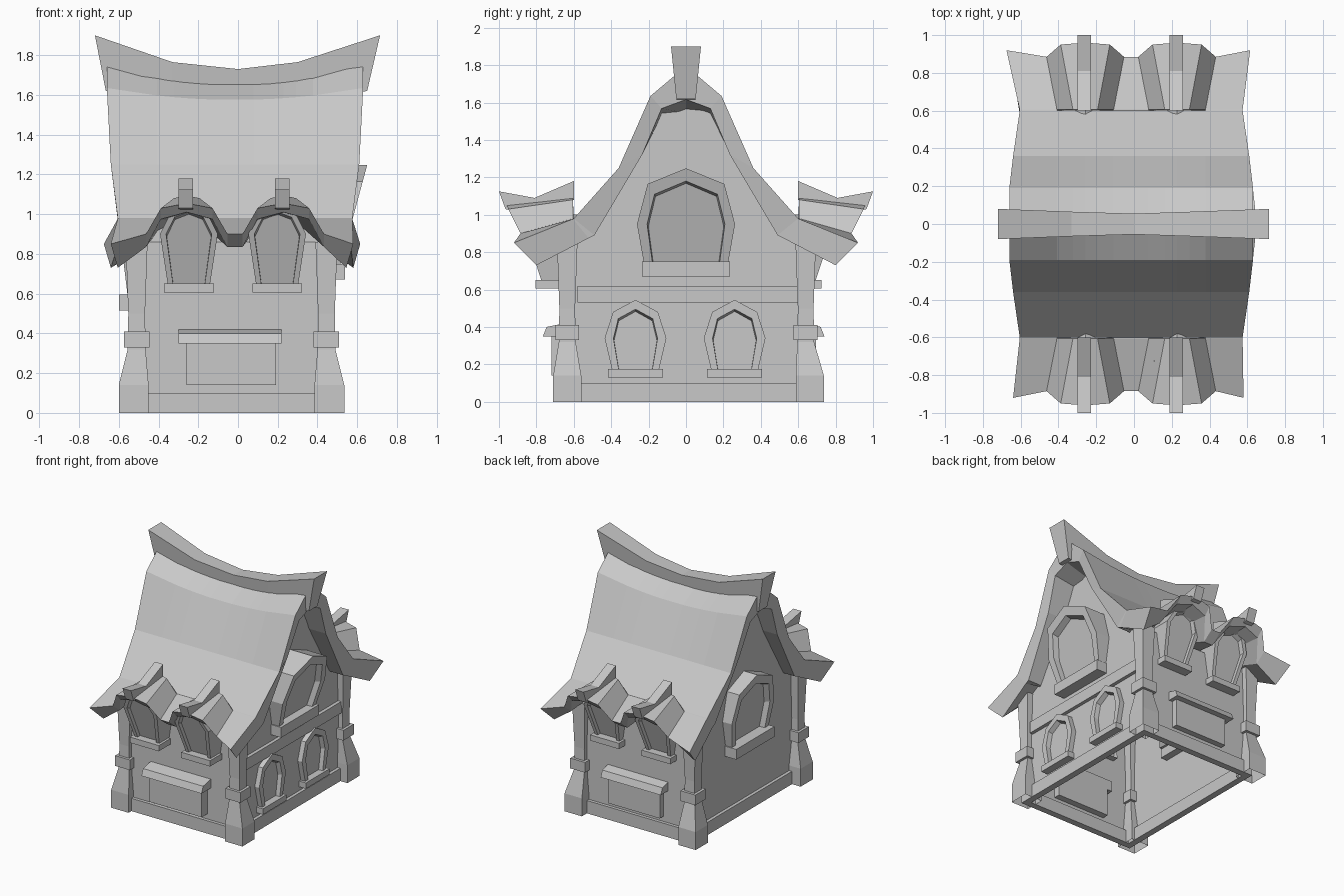
import bpy, bmesh, math

cube = bpy.data.objects.get("Cube")
if cube:
    bpy.data.objects.remove(cube, do_unlink=True)

stone = bpy.data.materials.new("plain_grey")
stone.use_nodes = True
GREY = (0.58, 0.58, 0.58, 1)
stone.diffuse_color = GREY
stone.node_tree.nodes["Principled BSDF"].inputs["Base Color"].default_value = GREY


def build(name, verts, faces):
    mesh = bpy.data.meshes.new(name)
    mesh.from_pydata(verts, [], faces)
    bm = bmesh.new()
    bm.from_mesh(mesh)
    bmesh.ops.recalc_face_normals(bm, faces=bm.faces)
    bm.to_mesh(mesh)
    bm.free()
    mesh.materials.append(stone)
    ob = bpy.data.objects.new(name, mesh)
    bpy.context.collection.objects.link(ob)
    return ob


def loft(name, rings, cap_start=True, cap_end=True):
    """Skin a list of equal-length closed rings."""
    n = len(rings[0])
    verts = [p for r in rings for p in r]
    faces = [(k * n + i, k * n + (i + 1) % n, (k + 1) * n + (i + 1) % n, (k + 1) * n + i)
             for k in range(len(rings) - 1) for i in range(n)]
    if cap_start:
        faces.append(tuple(range(n)))
    if cap_end:
        faces.append(tuple(range(len(verts) - n, len(verts))))
    return build(name, verts, faces)


def square(cx, cy, hx, hy, z):
    return [(cx - hx, cy - hy, z), (cx + hx, cy - hy, z), (cx + hx, cy + hy, z), (cx - hx, cy + hy, z)]


def box(name, x0, x1, y0, y1, z0, z1):
    cx, cy, hx, hy = (x0 + x1) / 2, (y0 + y1) / 2, (x1 - x0) / 2, (y1 - y0) / 2
    return loft(name, [square(cx, cy, hx, hy, z0), square(cx, cy, hx, hy, z1)])


CX = -0.025           # house centre line
WX, WY = 0.475, 0.65  # wall half sizes

# Walls with upright gables, open underneath
half = [(WY, 0), (WY, 0.65), (WY, 0.86), (0.48, 0.98), (0.27, 1.32), (0.15, 1.58)]
outline = half + [(0, 1.6)] + [(-y, z) for y, z in reversed(half)]
walls = loft("walls", [[(CX + s * WX, y, z) for y, z in outline] for s in (-1, 1)])
bm = bmesh.new()
bm.from_mesh(walls.data)
floor = [f for f in bm.faces if all(v.co.z < 0.01 for v in f.verts)]
bmesh.ops.delete(bm, geom=floor, context="FACES")
bm.to_mesh(walls.data)
bm.free()

# Plinth round the base and trim on one gable
plinth = [square(CX, 0, WX + d, WY + d, z)
          for d, z in ((-0.025, 0), (0.025, 0), (0.025, 0.1), (-0.025, 0.1), (-0.025, 0))]
loft("plinth", plinth, False, False)
box("gable_trim", 0.42, 0.477, -0.58, 0.595, 0.53, 0.62)

# Corner posts with flared feet and bands, shafts set slightly inwards
for px in (-0.525, 0.46):
    for py in (-0.635, 0.662):
        ix, iy = px - math.copysign(0.015, px), py - (0.022 if py > 0 else 0)
        feet = [square(px, py, 0.075, 0.075, z) for z in (0, 0.14)]
        shaft = [square(ix, iy, h, h, z) for h, z in ((0.045, 0.32), (0.042, 0.5), (0.055, 0.86))]
        loft("corner_post", feet + shaft, False)
        box("post_band", ix - 0.064, ix + 0.064, iy - 0.064, iy + 0.064, 0.33, 0.41)


# Windows: ring frame, recessed pane and sill; depth grows with height by slope
def window(name, axis, side, centre, depth, slope, outer, inner, sill, back=0.06, recess=0.035):
    v0 = outer[0][1]

    def mirror(points):
        return points + [(-u, v) for u, v in reversed(points) if u]

    def place(u, v, d):
        d = side * (d + slope * (v - v0))
        return (d, centre + u, v) if axis == "x" else (centre + u, d, v)

    out, inn = mirror(outer), mirror(inner)
    rings = [[place(u, v, depth - back) for u, v in out], [place(u, v, depth) for u, v in out],
             [place(u, v, depth) for u, v in inn],
             [place(u * 0.97, v - 0.012, depth - recess) for u, v in inn]]
    loft(name, rings, False, True)
    w, low, high, reach = sill
    corners = [(-w, low), (w, low), (w, high), (-w, high)]
    slope = 0
    loft(name + "_sill", [[place(u, v, depth + d) for u, v in corners] for d in (-0.11, reach)])


small_out = [(0.125, 0.17), (0.165, 0.34), (0.12, 0.48), (0, 0.545)]
small_in = [(0.09, 0.175), (0.118, 0.34), (0.092, 0.445), (0, 0.495)]
for cy in (-0.27, 0.26):
    window("small_window", "x", 1, cy, 0.488, 0, small_out, small_in, (0.147, 0.13, 0.175, 0.02))

big_out = [(0.225, 0.74), (0.262, 0.95), (0.205, 1.165), (0, 1.248)]
big_in = [(0.18, 0.75), (0.208, 0.95), (0.168, 1.11), (0, 1.18)]
big_sill = (0.235, 0.67, 0.75, 0.025)
window("gable_window", "x", 1, 0, 0.513, 0.27, big_out, big_in, big_sill, 0.2, 0.045)


def lower(points):
    return [(u, v - 0.155) for u, v in points]


window("gable_window", "x", -1, 0, 0.555, 0.12, lower(big_out), lower(big_in),
       (0.235, 0.515, 0.595, 0.045), 0.13, 0.045)

# Dormer windows, ridge beams and notice boards on both long sides
dorm_out = [(0.105, 0.64), (0.145, 0.9), (0.09, 1.01), (0, 1.04)]
dorm_in = [(0.08, 0.65), (0.115, 0.9), (0.072, 0.985), (0, 1.012)]
beam = [(1.0, 1.125), (0.81, 1.09), (0.6, 1.18), (0.6, 1.08), (0.8, 1.0), (0.965, 1.03)]
D = 0.243
for side, front in ((-1, 0.77), (1, 0.69)):
    for s in (-1, 1):
        window("dormer_window", "y", side, CX + s * 0.222, front, 0.33, dorm_out, dorm_in,
               (0.125, 0.605, 0.65, 0.035), 0.17, 0.03)
        bx = CX + 0.005 + s * D
        loft("dormer_beam", [[(bx + o, side * y, z) for y, z in beam] for o in (-0.036, 0.036)])
    reach = 0.72 if side < 0 else 0.695
    ys = sorted((side * 0.6, side * reach))
    box("notice_board", -0.26, 0.19, ys[0], ys[1], 0.14, 0.36)
    ledge = [(0.6, 0.35), (reach + 0.045, 0.35), (reach + 0.025, 0.4), (0.6, 0.43)]
    loft("board_ledge", [[(x, side * y, z) for y, z in ledge] for x in (-0.3, 0.22)])

# Curved roof: lofted cross sections whose eaves swell over the dormers
# Per kind of column: (eave y, eave z), dormer back z, (under eave y, z), under row z
KINDS = {
    "end": ((0.92, 0.85), 0.977, (0.8, 0.73), 0.875),
    "base": ((0.885, 0.9), 0.98, (0.8, 0.835), 0.91),
    "flank": ((0.95, 1.03), 1.08, (0.9, 0.975), 0.96),
    "ridge": ((0.96, 1.055), 1.095, (0.92, 1.01), 1.0),
}
columns = [("end", -1, 0, 0)]
for dx in (-D, D):
    columns += [("base", dx, -0.205, -0.15), ("flank", dx, -0.13, -0.065), ("ridge", dx, 0, 0),
                ("flank", dx, 0.13, 0.065), ("base", dx, 0.205, 0.15)]
columns.append(("end", 1, 0, 0))


def section(kind, base, wide, narrow):
    eave, back_z, under_eave, under_z = KINDS[kind]
    top = [(0, 1.795, 0.645), (0.19, 1.635, 0.645), (0.36, 1.25, 0.625), (0.6, 0.98, 0.59),
           (0.605, back_z, 0.59), (*eave, 0.645)]
    under = [(0, 1.62, 0.635), (0.13, 1.57, 0.635), (0.235, 1.32, 0.61), (0.49, 0.89, 0.58),
             (0.52, under_z, 0.58), (*under_eave, 0.61)]

    def side_points(rows, s):
        pts = []
        for i, (y, z, end) in enumerate(rows):
            if kind == "end":
                x = base * (end - (0.035 if i == 5 and s < 0 else 0)) - (0.015 if i == 5 else 0)
            else:
                x = base + (wide if i == 5 else narrow)
            sag = (0.12, 0.06, 0, 0, 0, 0)[i] * (1 - (x / 0.645) ** 2)
            pts.append((CX + 0.01 + x, s * y, z - sag))
        return pts

    upper = side_points(top, -1)[::-1] + side_points(top, 1)[1:]
    below = side_points(under, 1)[::-1] + side_points(under, -1)[1:]
    return upper + below


rings = [section(*c) for c in columns]
roof = loft("roof", rings, False, False)
n = len(rings[0])
bm = bmesh.new()
bm.from_mesh(roof.data)
bm.verts.ensure_lookup_table()
for start in (0, n * (len(rings) - 1)):
    for i in range(n // 2 - 1):
        bm.faces.new([bm.verts[start + k] for k in (i, i + 1, n - 2 - i, n - 1 - i)])
bmesh.ops.recalc_face_normals(bm, faces=bm.faces)
bm.to_mesh(roof.data)
bm.free()

# Sagging ridge beam with flared ends
rings = []
for xt, xb, zt, zb, w in ((-0.72, -0.665, 1.9, 1.62, 0.08), (-0.33, -0.33, 1.765, 1.56, 0.065),
                          (0, 0, 1.73, 1.53, 0.055), (0.3, 0.3, 1.765, 1.56, 0.065),
                          (0.715, 0.65, 1.9, 1.62, 0.08)):
    rings.append([(xt, -w, zt), (xt, w, zt), (xb, w * 0.65, zb), (xb, -w * 0.65, zb)])
loft("ridge_beam", rings)
